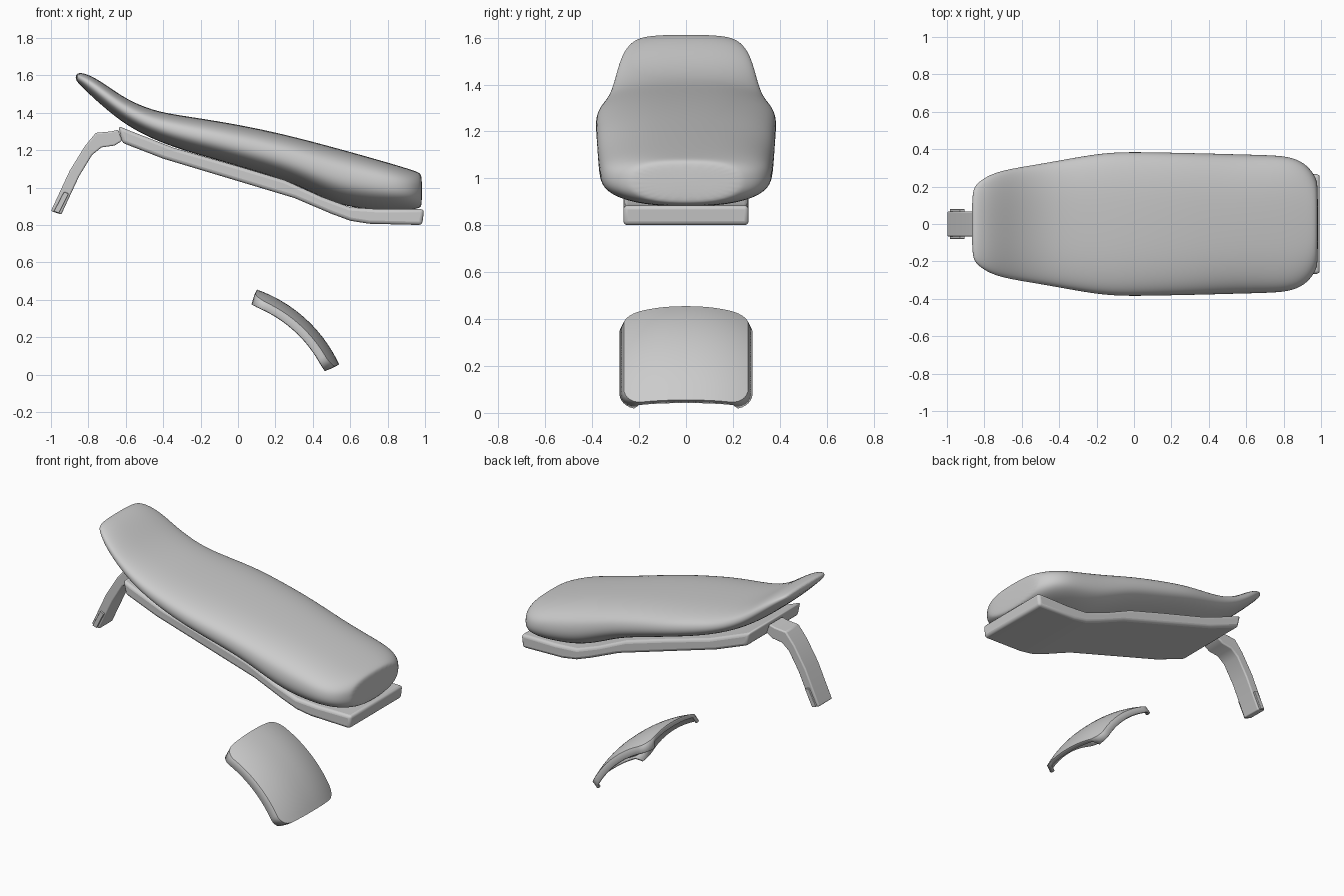
import bpy, bmesh, math

if "Cube" in bpy.data.objects:
    bpy.data.objects.remove(bpy.data.objects["Cube"])

GREY = (0.6, 0.6, 0.6, 1.0)
mat = bpy.data.materials.new("light grey")
mat.use_nodes = True
mat.diffuse_color = GREY
mat.node_tree.nodes["Principled BSDF"].inputs["Base Color"].default_value = GREY


def finish(name, bm, bevel=0, subsurf=0, solid=0, angle=35):
    """Turn a bmesh into a shaded object with its modifiers."""
    bmesh.ops.recalc_face_normals(bm, faces=bm.faces)
    mesh = bpy.data.meshes.new(name)
    bm.to_mesh(mesh)
    bm.free()
    mesh.materials.append(mat)
    obj = bpy.data.objects.new(name, mesh)
    bpy.context.collection.objects.link(obj)
    if solid:
        mod = obj.modifiers.new("thickness", "SOLIDIFY")
        mod.thickness = solid
        mod.offset = -1
    if bevel:
        mod = obj.modifiers.new("rounding", "BEVEL")
        mod.width = bevel
        mod.segments = 3
        mod.limit_method = "ANGLE"
        mod.angle_limit = math.radians(40)
    if subsurf:
        mod = obj.modifiers.new("smoothing", "SUBSURF")
        mod.levels = mod.render_levels = subsurf
    bpy.ops.object.select_all(action="DESELECT")
    obj.select_set(True)
    bpy.context.view_layer.objects.active = obj
    bpy.ops.object.shade_smooth_by_angle(angle=math.radians(angle))
    return obj


def extruded(name, profile, y0, y1, bevel):
    """Extrude an x-z profile between two depths."""
    bm = bmesh.new()
    rings = [[bm.verts.new((x, y, z)) for x, z in profile] for y in (y0, y1)]
    n = len(profile)
    bm.faces.new(rings[0])
    bm.faces.new(rings[1])
    for i in range(n):
        j = (i + 1) % n
        bm.faces.new((rings[0][i], rings[0][j], rings[1][j], rings[1][i]))
    return finish(name, bm, bevel=bevel)


def power(v, p):
    return math.copysign(abs(v) ** p, v)


# Cushion: loft of rounded sections (x, half width, top, bottom)
stations = [
    (-0.868, 0.17, 1.605, 1.575), (-0.845, 0.215, 1.618, 1.55),
    (-0.78, 0.262, 1.597, 1.485), (-0.70, 0.288, 1.545, 1.415),
    (-0.60, 0.307, 1.475, 1.335), (-0.46, 0.33, 1.412, 1.26),
    (-0.30, 0.36, 1.385, 1.20), (-0.12, 0.388, 1.358, 1.15),
    (0.08, 0.386, 1.322, 1.09), (0.28, 0.382, 1.277, 1.03),
    (0.44, 0.378, 1.235, 0.95), (0.58, 0.374, 1.197, 0.895),
    (0.74, 0.37, 1.152, 0.88), (0.85, 0.36, 1.12, 0.88),
    (0.93, 0.315, 1.095, 0.882), (0.972, 0.25, 1.08, 0.89),
    (0.984, 0.215, 1.06, 0.905),
]
SIDES = 28
bm = bmesh.new()
rings = []
for x, hw, top, bottom in stations:
    mid, half = (top + bottom) / 2, (top - bottom) / 2
    ring = []
    for k in range(SIDES):
        a = math.tau * k / SIDES
        p = 0.75 if math.sin(a) > 0 else 0.85
        ring.append(bm.verts.new((x, hw * power(math.cos(a), p),
                                  mid + half * power(math.sin(a), p))))
    rings.append(ring)
for r, s in zip(rings, rings[1:]):
    for k in range(SIDES):
        j = (k + 1) % SIDES
        bm.faces.new((r[k], r[j], s[j], s[k]))
bm.faces.new(rings[0])
bm.faces.new(rings[-1])
finish("seat_cushion", bm, subsurf=2, angle=60)

# Pan under the cushion
pan = [(-0.64, 1.33), (-0.58, 1.305), (-0.35, 1.215), (0, 1.115), (0.25, 1.04),
       (0.45, 0.95), (0.6, 0.895), (0.75, 0.885), (0.995, 0.885),
       (0.985, 0.80), (0.7, 0.807), (0.6, 0.823), (0.5, 0.86), (0.3, 0.945),
       (0, 1.035), (-0.4, 1.155), (-0.62, 1.24)]
extruded("seat_pan", pan, -0.267, 0.267, 0.018)

# Bent tail bracket and its side plates
bracket = [(-1.0, 0.875), (-0.9, 1.09), (-0.82, 1.22), (-0.76, 1.293),
           (-0.68, 1.30), (-0.64, 1.31), (-0.62, 1.25), (-0.66, 1.225),
           (-0.73, 1.215), (-0.78, 1.175), (-0.85, 1.06), (-0.945, 0.856)]
extruded("tail_bracket", bracket, -0.068, 0.068, 0.008)
plate = [(-0.985, 0.873), (-0.93, 0.978), (-0.905, 0.968), (-0.957, 0.863)]
for side, name in ((1, "bracket_plate_back"), (-1, "bracket_plate_front")):
    extruded(name, plate, side * 0.06, side * 0.08, 0.003)

# Fender: curved crowned shell with a turned-down rim
CX, CZ, R, MIDDLE, HALF_ARC = -0.155, -0.268, 0.767, math.radians(47.7), 0.305
HALF, FLAT = 0.265, 0.19
COLS, ROWS = 28, 18


def on_arc(arc, y, radius):
    a = MIDDLE + arc / R
    return CX + radius * math.cos(a), y, CZ + radius * math.sin(a)


def crown(y):
    return 0.045 * abs(y / HALF) ** 2.3


bm = bmesh.new()
grid, rim = [], {}
for i in range(COLS + 1):
    y = HALF * math.sin(math.pi / 2 * (2 * i / COLS - 1))
    t = max(0, abs(y) - FLAT) / (HALF - FLAT)
    reach = HALF_ARC - 0.08 * (1 - math.sqrt(max(0, 1 - t * t)))
    col = []
    for j in range(ROWS + 1):
        arc = reach * (2 * j / ROWS - 1)
        v = bm.verts.new(on_arc(arc, y, R - crown(y)))
        col.append(v)
        if i in (0, COLS) or j in (0, ROWS):
            drop = 0.085 if abs(y) > FLAT else crown(y) + 0.025
            rim[v] = bm.verts.new(on_arc(arc * 1.01, y * 1.07, R - drop))
    grid.append(col)
for a, b in zip(grid, grid[1:]):
    for j in range(ROWS):
        bm.faces.new((a[j], a[j + 1], b[j + 1], b[j]))
for e in [e for e in bm.edges if e.is_boundary]:
    p, q = e.verts
    bm.faces.new((p, q, rim[q], rim[p]))
finish("fender", bm, solid=0.012, angle=40)
